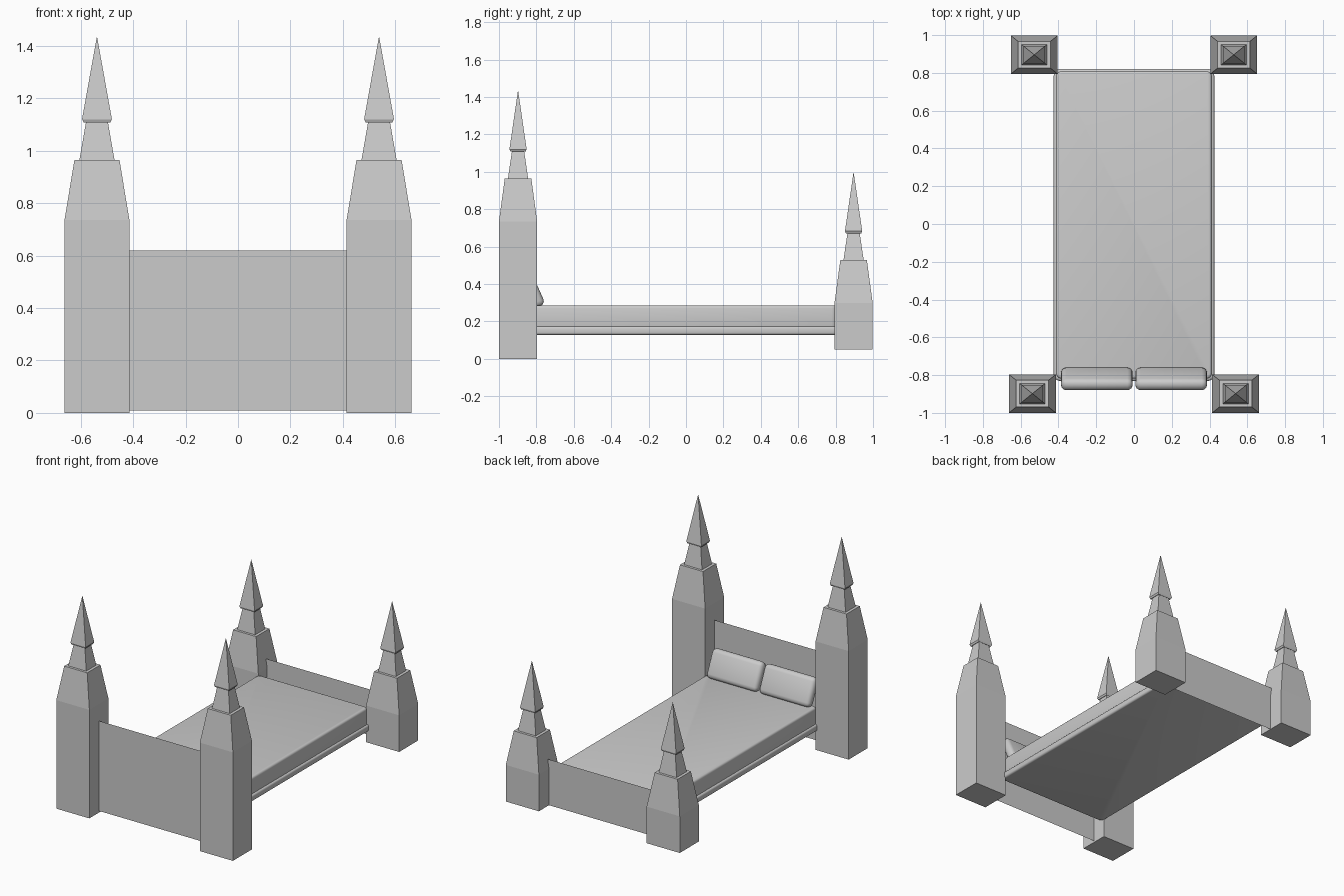
import bpy, bmesh
from math import radians
from mathutils import Matrix

if "Cube" in bpy.data.objects:
    bpy.data.objects.remove(bpy.data.objects["Cube"])


def add_object(name, bm):
    bmesh.ops.recalc_face_normals(bm, faces=bm.faces)
    mesh = bpy.data.meshes.new(name)
    bm.to_mesh(mesh)
    bm.free()
    ob = bpy.data.objects.new(name, mesh)
    bpy.context.collection.objects.link(ob)
    return ob


def smooth(ob, angle=40):
    bpy.ops.object.select_all(action='DESELECT')
    ob.select_set(True)
    bpy.context.view_layer.objects.active = ob
    bpy.ops.object.shade_smooth_by_angle(angle=radians(angle))


# Square tower: stacked rectangular rings closed by a pointed spire
def tower(name, cx, cy, base, drop):
    rings = [(.124, .102, base), (.124, .102, .735 - drop),
             (.086, .071, .964 - drop), (.067, .054, .964 - drop),
             (.041, .032, 1.114 - drop), (.051, .041, 1.108 - drop),
             (.057, .046, 1.12 - drop)]
    bm = bmesh.new()
    loops = [[bm.verts.new((cx + sx * hx, cy + sy * hy, z))
              for sx, sy in ((-1, -1), (1, -1), (1, 1), (-1, 1))]
             for hx, hy, z in rings]
    bm.faces.new(loops[0])
    apex = bm.verts.new((cx, cy, 1.437 - drop))
    for i in range(4):
        j = (i + 1) % 4
        for a, b in zip(loops, loops[1:]):
            bm.faces.new((a[i], a[j], b[j], b[i]))
        bm.faces.new((loops[-1][i], loops[-1][j], apex))
    add_object(name, bm)


for side, s in (("left", -1), ("right", 1)):
    tower(f"head_tower_{side}", s * .538, -.898, 0, 0)
    tower(f"foot_tower_{side}", s * .528, .896, .05, .437)


# Thin boards between the towers
def board(name, hx, y, z0, z1):
    bm = bmesh.new()
    bm.faces.new([bm.verts.new(p) for p in
                  ((-hx, y, z0), (hx, y, z0), (hx, y, z1), (-hx, y, z1))])
    add_object(name, bm)


board("headboard", .416, -.895, .01, .62)
board("footboard", .412, .89, .05, .36)


# Box with rounded edges, optionally rounded vertical corners first
def soft_box(name, size, matrix, edge, corner=0):
    bm = bmesh.new()
    bmesh.ops.create_cube(bm, size=1)
    bmesh.ops.scale(bm, vec=size, verts=bm.verts)
    if corner:
        upright = [e for e in bm.edges
                   if abs(e.verts[0].co.z - e.verts[1].co.z) > 1e-4]
        bmesh.ops.bevel(bm, geom=upright, offset=corner, segments=4,
                        profile=.5, affect='EDGES')
        rim = [e for e in bm.edges
               if abs(e.verts[0].co.z - e.verts[1].co.z) < 1e-4]
    else:
        rim = bm.edges[:]
    bmesh.ops.bevel(bm, geom=rim, offset=edge, segments=3,
                    profile=.5, affect='EDGES')
    bmesh.ops.transform(bm, matrix=matrix, verts=bm.verts)
    ob = add_object(name, bm)
    smooth(ob)
    return ob


# Mattress on a slightly wider base
soft_box("mattress", (.826, 1.628, .13), Matrix.Translation((0, -.005, .22)), .014, .03)
soft_box("bed_base", (.85, 1.652, .045), Matrix.Translation((0, -.005, .1505)), .012, .035)

# Pillows leaning on the headboard
for side, s in (("left", -1), ("right", 1)):
    m = Matrix.Translation((s * .197, -.82, .368)) @ Matrix.Rotation(radians(24), 4, 'X')
    soft_box(f"pillow_{side}", (.38, .065, .192), m, .028)
